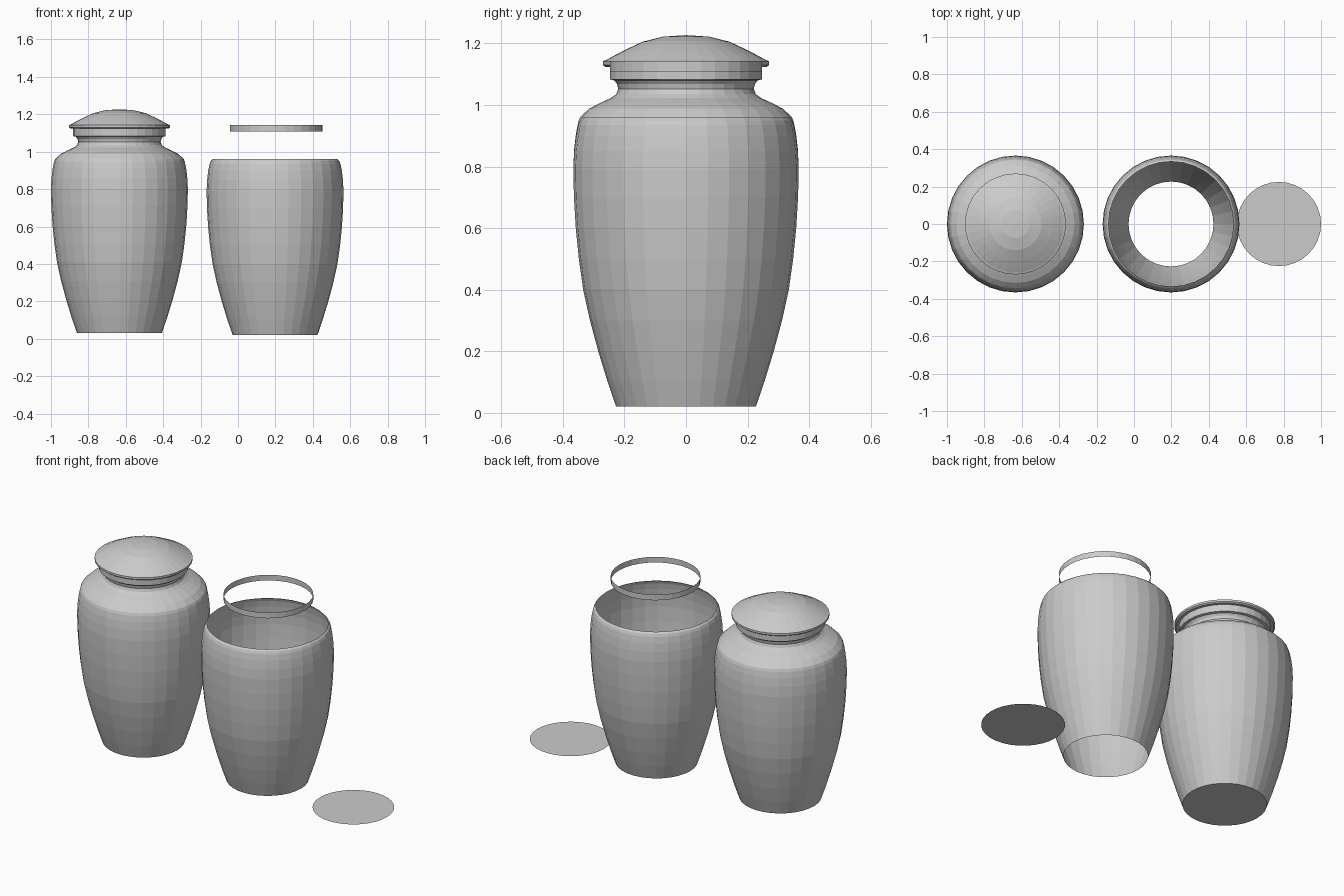
import bpy, bmesh
from math import cos, sin, pi

if "Cube" in bpy.data.objects:
    bpy.data.objects.remove(bpy.data.objects["Cube"])

SIDES = 32

def lathe(name, profile, x, z=0.0):
    """Revolve (radius, height) points about a vertical axis; radius 0 makes a pole."""
    bm = bmesh.new()
    rings = []
    for r, h in profile:
        n = 1 if r == 0 else SIDES
        rings.append([bm.verts.new((r * cos(2 * pi * i / SIDES),
                                    r * sin(2 * pi * i / SIDES), h)) for i in range(n)])
    for a, b in zip(rings, rings[1:]):
        for i in range(SIDES):
            j = (i + 1) % SIDES
            quad = [a[i % len(a)], a[j % len(a)], b[j % len(b)], b[i % len(b)]]
            bm.faces.new(list(dict.fromkeys(quad)))
    me = bpy.data.meshes.new(name)
    bm.to_mesh(me)
    bm.free()
    ob = bpy.data.objects.new(name, me)
    ob.location = (x, 0, z)
    bpy.context.collection.objects.link(ob)
    return ob

def disc(name, r, x, z):
    bm = bmesh.new()
    bmesh.ops.create_circle(bm, cap_ends=True, segments=SIDES, radius=r)
    me = bpy.data.meshes.new(name)
    bm.to_mesh(me)
    bm.free()
    ob = bpy.data.objects.new(name, me)
    ob.location = (x, 0, z)
    bpy.context.collection.objects.link(ob)

BODY = [(.227, 0), (.256, .085), (.285, .18), (.312, .28), (.334, .38), (.348, .48),
        (.358, .58), (.364, .68), (.366, .77), (.363, .83), (.357, .88),
        (.350, .915), (.344, .930), (.334, .94)]
LEFT, RIGHT = -.634, .198

# assembled urn
lathe("urn_body", BODY, LEFT, .03)
disc("urn_base", .227, LEFT, .03)
lathe("urn_shoulder", [(.334, .97), (.315, .988), (.28, 1.006), (.245, 1.022), (.227, 1.035),
                       (.22, 1.052), (.224, 1.068), (.233, 1.08), (.247, 1.083)], LEFT)
lathe("urn_collar", [(.247, 1.083), (.247, 1.128)], LEFT)
lathe("urn_lid", [(.247, 1.124), (.262, 1.124), (.27, 1.130), (.27, 1.142), (.258, 1.147),
                  (.24, 1.157), (.2, 1.178), (.14, 1.206), (.075, 1.222), (0, 1.227)], LEFT)

# separate parts: open body, loose band, loose base
lathe("open_body", BODY, RIGHT, .02)
lathe("loose_band", [(.247, 1.109), (.247, 1.143)], .204)
disc("loose_base", .225, .775, 0)
